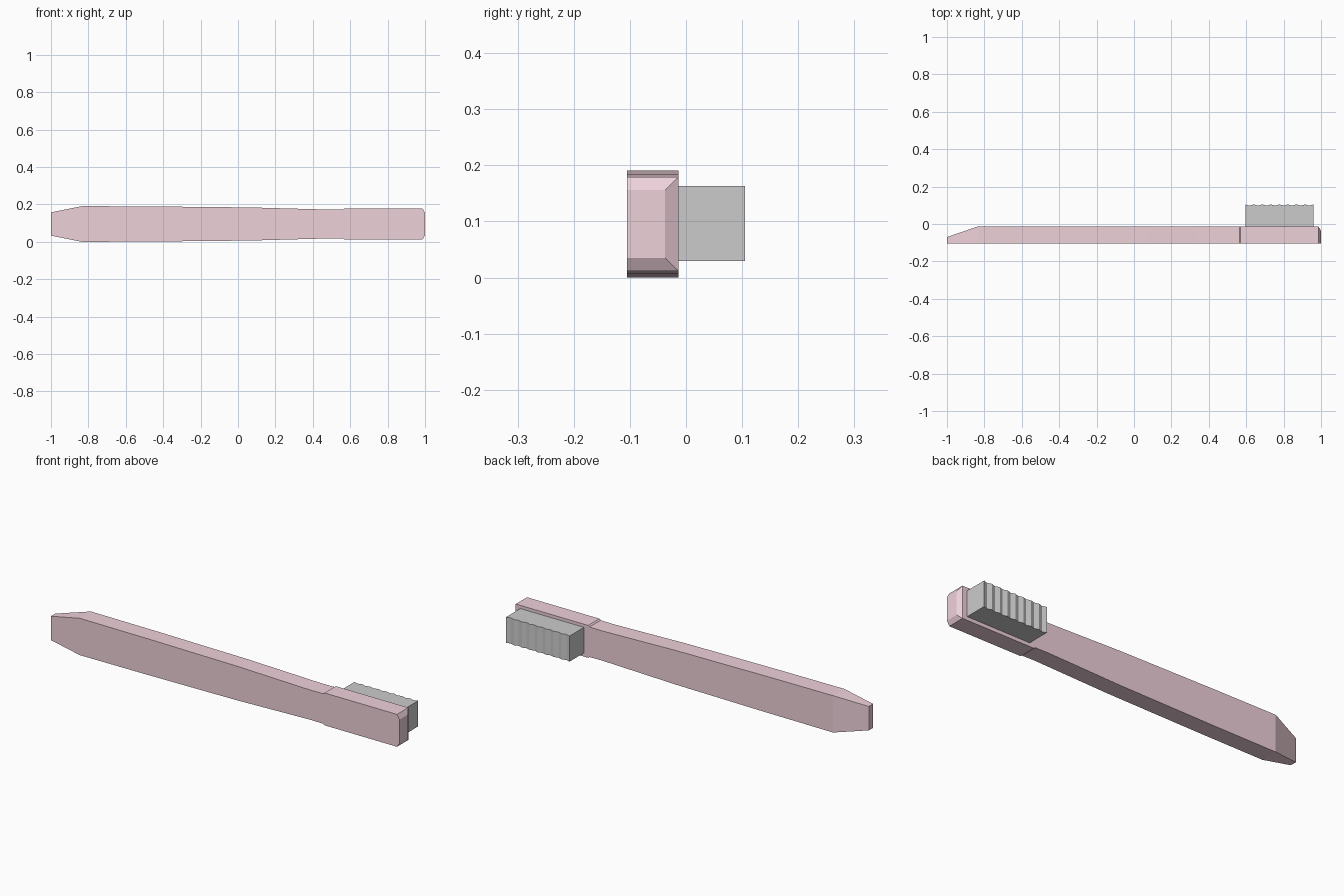
import bpy, bmesh, math

if "Cube" in bpy.data.objects:
    bpy.data.objects.remove(bpy.data.objects["Cube"])

ZC = 0.0955    # centre height of the brush
BACK = -0.105  # flat rear side (faces -y)


def finish(name, bm, mat=None):
    bmesh.ops.recalc_face_normals(bm, faces=bm.faces)
    me = bpy.data.meshes.new(name)
    bm.to_mesh(me)
    bm.free()
    ob = bpy.data.objects.new(name, me)
    bpy.context.collection.objects.link(ob)
    if mat:
        me.materials.append(mat)
    return ob


def loft(name, sections, mat):
    """Rectangular sections (x, half height, front y) joined along x."""
    bm = bmesh.new()
    rings = []
    for x, h, y in sections:
        corners = ((BACK, -h), (y, -h), (y, h), (BACK, h))
        rings.append([bm.verts.new((x, cy, ZC + cz)) for cy, cz in corners])
    for a, b in zip(rings, rings[1:]):
        for i in range(4):
            j = (i + 1) % 4
            bm.faces.new((a[i], a[j], b[j], b[i]))
    bm.faces.new(rings[0])
    bm.faces.new(rings[-1])
    return finish(name, bm, mat)


pink = bpy.data.materials.new("pink_plastic")
pink.diffuse_color = (0.86, 0.64, 0.70, 1)
pink.use_nodes = True
pink.node_tree.nodes["Principled BSDF"].inputs["Base Color"].default_value = pink.diffuse_color

# Handle with tapered tip, slim neck and chamfered head
loft("handle_and_head", [
    (-1.0, 0.062, -0.070),
    (-0.835, 0.0955, -0.013),
    (-0.47, 0.094, -0.013),
    (0.07, 0.0885, -0.013),
    (0.34, 0.081, -0.013),
    (0.49, 0.077, -0.013),
    (0.563, 0.078, -0.013),
    (0.570, 0.084, -0.013),
    (0.986, 0.084, -0.013),
    (1.0, 0.061, -0.037),
], pink)

# Bristle block with a scalloped brushing surface
X0, X1, WAVES, STEPS = 0.595, 0.96, 8, 4
n = WAVES * STEPS
profile = [(X0, -0.02)]
for i in range(n + 1):
    y = 0.1015 + 0.0035 * math.cos(2 * math.pi * i / STEPS)
    profile.append((X0 + (X1 - X0) * i / n, y))
profile.append((X1, -0.02))
bm = bmesh.new()
base = bm.faces.new([bm.verts.new((x, y, 0.03)) for x, y in profile])
ext = bmesh.ops.extrude_face_region(bm, geom=[base])
top = [v for v in ext["geom"] if isinstance(v, bmesh.types.BMVert)]
bmesh.ops.translate(bm, verts=top, vec=(0, 0, 0.133))
finish("bristles", bm)
